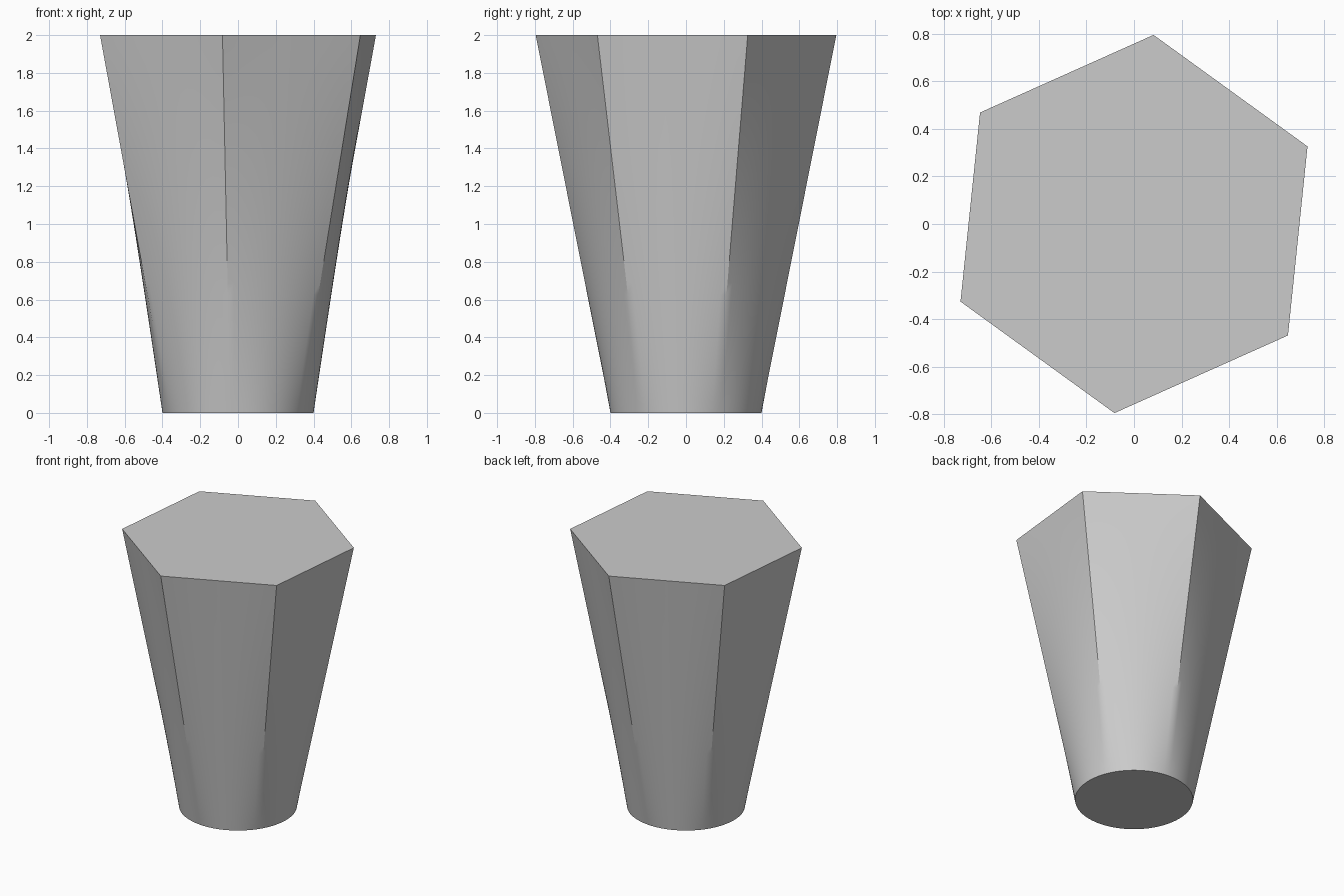
import bpy
import bmesh
from math import cos, sin, pi, radians

cube = bpy.data.objects.get("Cube")
if cube:
    bpy.data.objects.remove(cube, do_unlink=True)

HEIGHT, FOOT_RADIUS, TOP_RADIUS = 2.0, 0.4, 0.8
TURN = radians(24.1)
SIDES, STEPS, RINGS = 6, 16, 32

# Plain grey material
grey = bpy.data.materials.new("plain grey")
grey.use_nodes = True
color = (0.6, 0.6, 0.6, 1)
grey.diffuse_color = color
grey.node_tree.nodes["Principled BSDF"].inputs["Base Color"].default_value = color


def on_circle(radius, angle):
    return radius * cos(angle), radius * sin(angle)


def outline_point(index, blend):
    """Blend from the round foot to the hexagonal top."""
    side, step = divmod(index, STEPS)
    t = step / STEPS
    start = TURN + side * 2 * pi / SIDES
    a = on_circle(TOP_RADIUS, start)
    b = on_circle(TOP_RADIUS, start + 2 * pi / SIDES)
    foot = on_circle(FOOT_RADIUS, start + t * 2 * pi / SIDES)
    top = [p + (q - p) * t for p, q in zip(a, b)]
    return [f + (h - f) * blend for f, h in zip(foot, top)]


# Lofted body: stacked rings, skinned and capped
bm = bmesh.new()
count = SIDES * STEPS
rings = []
for r in range(RINGS + 1):
    blend = r / RINGS
    rings.append([bm.verts.new((*outline_point(i, blend), HEIGHT * blend))
                  for i in range(count)])
for low, high in zip(rings, rings[1:]):
    for i in range(count):
        j = (i + 1) % count
        bm.faces.new((low[i], low[j], high[j], high[i]))
bm.faces.new(rings[0][::-1])
bm.faces.new(rings[-1])

mesh = bpy.data.meshes.new("tapered_body")
bm.to_mesh(mesh)
bm.free()
mesh.materials.append(grey)
body = bpy.data.objects.new("tapered_body", mesh)
bpy.context.collection.objects.link(body)

# Smooth flanks with crisp corners and rims
bpy.ops.object.select_all(action="DESELECT")
body.select_set(True)
bpy.context.view_layer.objects.active = body
bpy.ops.object.shade_smooth_by_angle(angle=radians(30))
